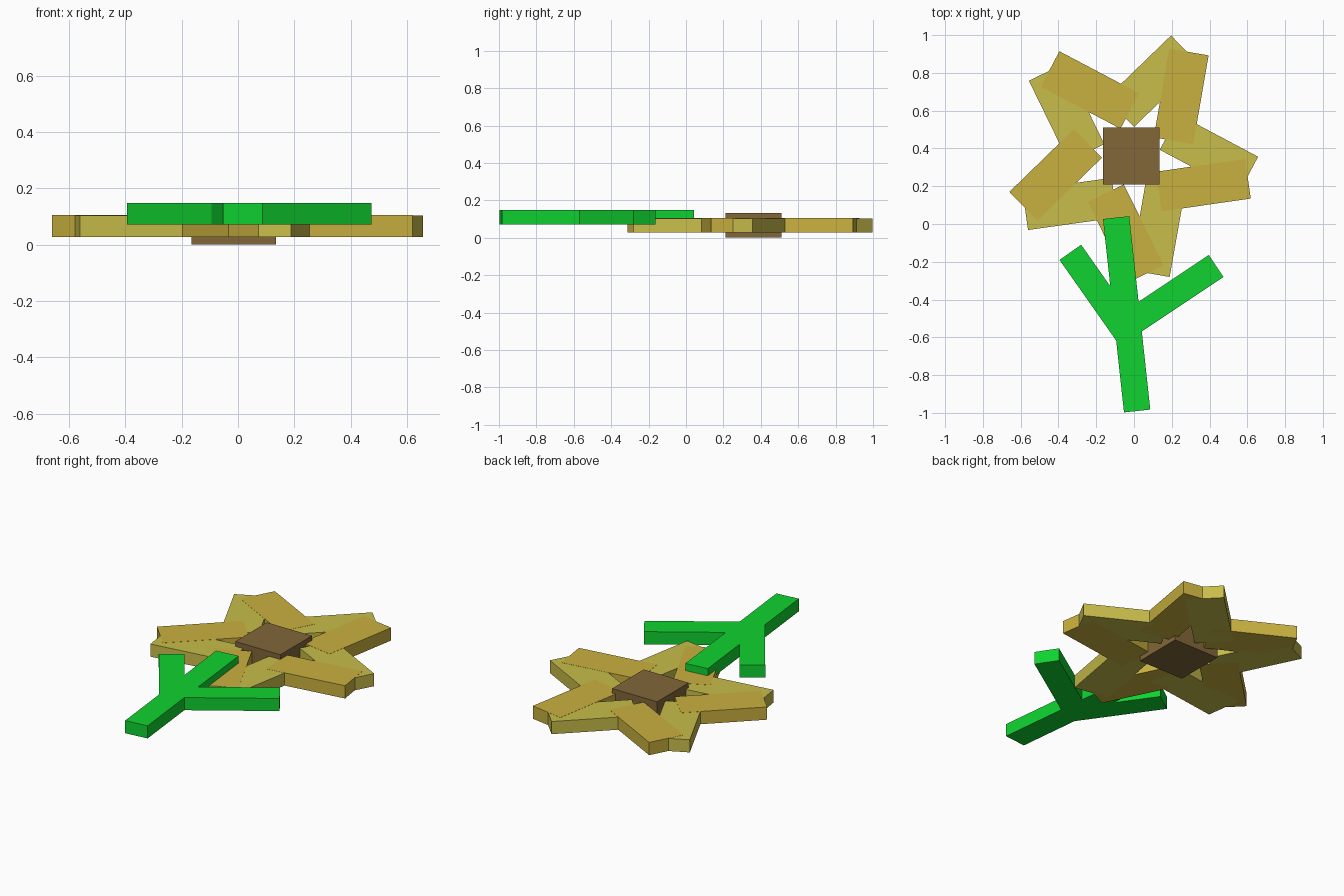
import bpy, math

if "Cube" in bpy.data.objects:
    bpy.data.objects.remove(bpy.data.objects["Cube"])


def material(name, rgb):
    m = bpy.data.materials.new(name)
    m.diffuse_color = (*rgb, 1)
    m.use_nodes = True
    m.node_tree.nodes["Principled BSDF"].inputs["Base Color"].default_value = m.diffuse_color
    return m


def bar(name, x, y, angle, length, width, z0, z1, mat):
    """Flat box centred on (x, y), turned by angle degrees about z."""
    bpy.ops.mesh.primitive_cube_add(size=1, location=(x, y, (z0 + z1) / 2))
    o = bpy.context.object
    o.name = name
    o.scale = (length, width, z1 - z0)
    o.rotation_euler.z = math.radians(angle)
    o.data.materials.append(mat)
    return o


green = material("stem_green", (0.005, 0.65, 0.03))
brown = material("centre_brown", (0.22, 0.135, 0.04))
olive = material("petal_yellow", (0.58, 0.51, 0.07))
orange = material("petal_gold", (0.59, 0.44, 0.05))

# Flower centre
CX, CY = -0.015, 0.36
bar("flower_centre", CX, CY, 0, 0.30, 0.30, 0.0, 0.133, brown)

# Five petals, each two crossed flat bars
R = 0.412
for i in range(5):
    for label, polar, turn, lift, mat in (
            ("yellow", 2, -28, 0.0, olive),
            ("gold", -22, 8.2, 0.0008, orange)):
        a = math.radians(polar + 72 * i)
        bar(f"petal_{label}_{i + 1}", CX + R * math.cos(a), CY + R * math.sin(a),
            turn + 72 * i, 0.477, 0.212, 0.028, 0.104 + lift, mat)

# Stem and two leaves
bar("stem", -0.039, -0.478, 96.2, 1.03, 0.14, 0.072, 0.148, green)
bar("left_leaf", -0.179, -0.375, -54.9, 0.55, 0.14, 0.072, 0.148, green)
bar("right_leaf", 0.21, -0.372, 33.7, 0.54, 0.14, 0.072, 0.148, green)
